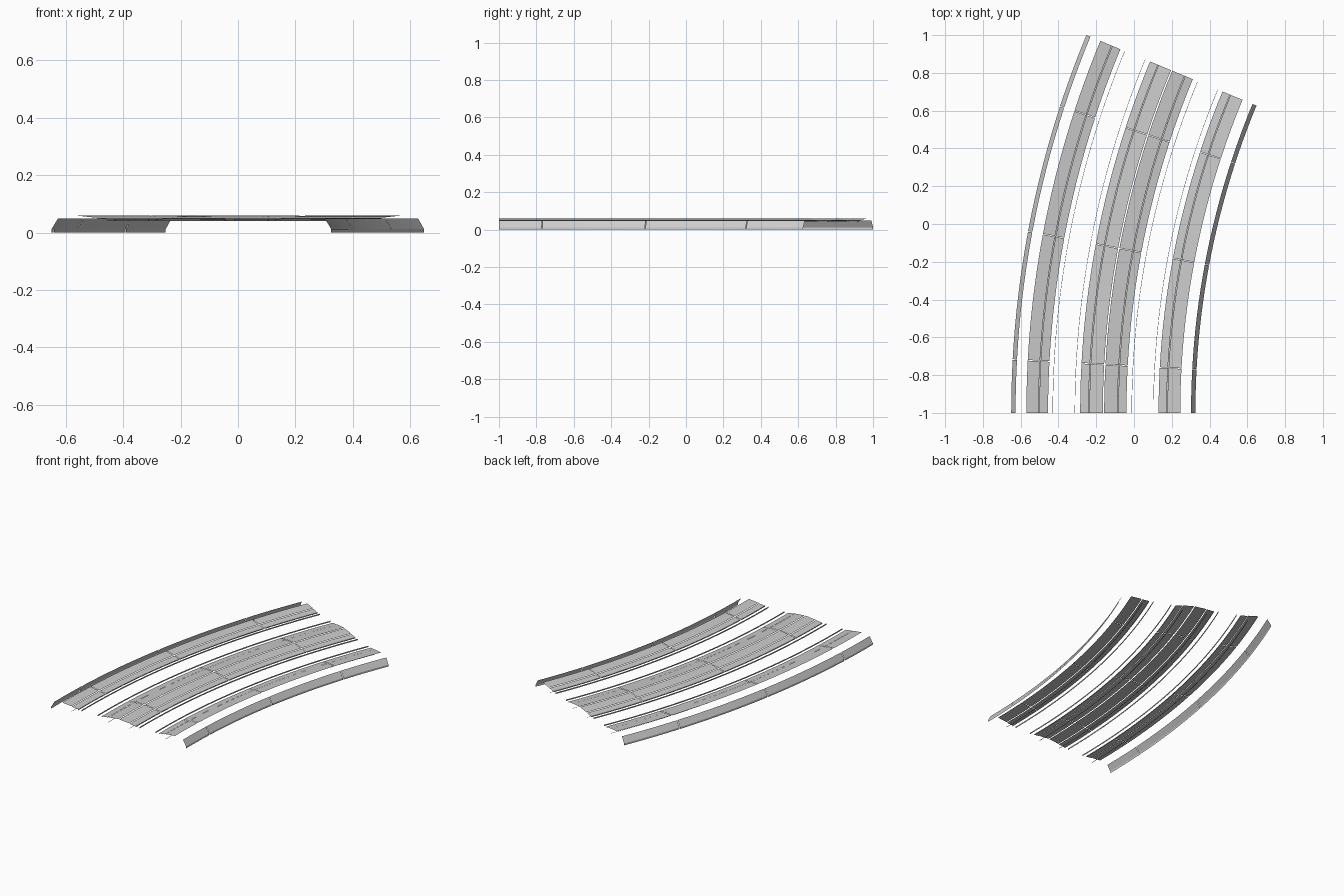
import bpy, bmesh, math

if "Cube" in bpy.data.objects:
    bpy.data.objects.remove(bpy.data.objects["Cube"])

# Curve shared by every part: arc centre, sweep and panel joints
CX, CY = 4.576, -1.0
SWEEP = 22.5
JOINTS = [0, 3.1, 10.6, 18.1, SWEEP]
GAP = 0.02  # half joint gap in degrees

grey = bpy.data.materials.new("concrete grey")
grey.diffuse_color = (0.6, 0.6, 0.6, 1)
grey.use_nodes = True
grey.node_tree.nodes["Principled BSDF"].inputs["Base Color"].default_value = grey.diffuse_color


def sweep(name, profile, joints=JOINTS, closed=False, flip=False):
    """Sweep an (x, z) profile along the arc, split into panels at the joints."""
    bm = bmesh.new()
    for a, b in zip(joints, joints[1:]):
        a += GAP if a > 0 else 0
        b -= GAP if b < SWEEP else 0
        n = max(2, round((b - a) / 0.9))
        rings = []
        for i in range(n + 1):
            t = math.radians(a + (b - a) * i / n)
            rings.append([bm.verts.new((CX - (CX - x) * math.cos(t),
                                        CY + (CX - x) * math.sin(t), z))
                          for x, z in profile])
        m = len(profile)
        for r, s in zip(rings, rings[1:]):
            for j in range(m if closed else m - 1):
                k = (j + 1) % m
                quad = [r[j], r[k], s[k], s[j]]
                bm.faces.new(quad[::-1] if flip else quad)
    mesh = bpy.data.meshes.new(name)
    bm.to_mesh(mesh)
    bm.free()
    mesh.materials.append(grey)
    obj = bpy.data.objects.new(name, mesh)
    bpy.context.collection.objects.link(obj)


# Sloping outer walls with a short upright skirt
sweep("left_wall", [(-0.65, 0), (-0.65, 0.012), (-0.627, 0.05)])
sweep("right_wall", [(0.302, 0.05), (0.325, 0.012), (0.325, 0)])

# Walkway decks: high edge, seam, low track-side edge with a lip
decks = {"left_walkway": (-0.57, -0.503, -0.455),
         "centre_left_walkway": (-0.165, -0.238, -0.285),
         "centre_right_walkway": (-0.158, -0.085, -0.04),
         "right_walkway": (0.245, 0.175, 0.13)}
for name, (high, seam, low) in decks.items():
    d = 1 if low > high else -1
    sweep(name + "_upper", [(high, 0.06), (seam - d * 0.002, 0.053)], flip=d < 0)
    sweep(name + "_lower", [(seam + d * 0.002, 0.051), (low, 0.046), (low, 0.04)], flip=d < 0)
    # Narrow cable strip below the seam
    sweep(name + "_cable", [(seam - 0.002, 0.02), (seam + 0.002, 0.02)], [0, SWEEP])

# Thin upright rails beside the decks
for i, x in enumerate((-0.43, -0.313, -0.012, 0.103)):
    sweep(f"rail_{i + 1}", [(x - 0.001, 0.04), (x - 0.001, 0.048),
                            (x + 0.001, 0.048), (x + 0.001, 0.04)], [0, SWEEP], closed=True)
